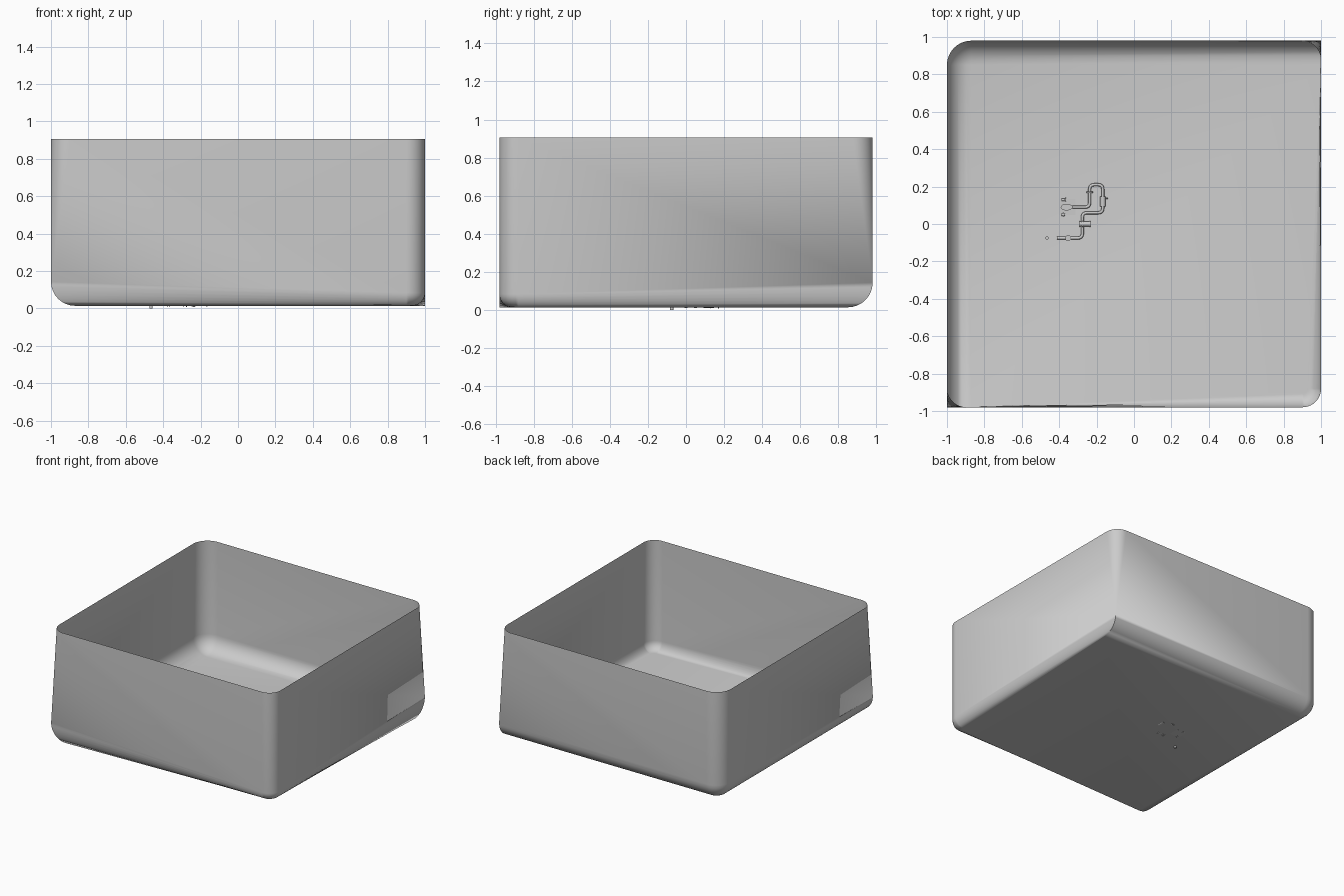
import bpy, bmesh, math
from mathutils import Vector

if "Cube" in bpy.data.objects:
    bpy.data.objects.remove(bpy.data.objects["Cube"])

HX, HY, FLOOR, RIM = 1.0, 0.98, 0.014, 0.905
SEG = 10


def finish(name, bm, angle=40):
    mesh = bpy.data.meshes.new(name)
    bm.to_mesh(mesh)
    bm.free()
    ob = bpy.data.objects.new(name, mesh)
    bpy.context.collection.objects.link(ob)
    bpy.ops.object.select_all(action='DESELECT')
    ob.select_set(True)
    bpy.context.view_layer.objects.active = ob
    bpy.ops.object.shade_smooth_by_angle(angle=math.radians(angle))
    return ob


# corners: sign x, sign y, rim radius, base radius, floor fillet (x, y, height)
CORNERS = [
    (1, 1, 0.105, 0.0, 0.0, 0.13, 0.13),
    (-1, 1, 0.13, 0.13, 0.13, 0.13, 0.13),
    (-1, -1, 0.105, 0.0, 0.13, 0.0, 0.13),
    (1, -1, 0.10, 0.10, 0.07, 0.07, 0.07),
]


def ring(a=None):
    """Outline of the tub: the rim if a is None, else at fillet angle a."""
    pts = []
    for k, (sx, sy, rt, rb, ox, oy, h) in enumerate(CORNERS):
        r = rt if a is None else rb
        inset = 0 if a is None else 1 - math.cos(a)
        z = RIM if a is None else FLOOR + h * (1 - math.sin(a))
        for i in range(SEG + 1):
            t = math.radians(90 * (k + i / SEG))
            n = Vector((math.cos(t), math.sin(t)))
            x = sx * (HX - r) + n.x * r
            y = sy * (HY - r) + n.y * r
            wx, wy = (n.x, n.y) if rb else (sx, sy)
            pts.append((x - wx * ox * inset, y - wy * oy * inset, z))
    return pts


# open tub with rounded corners and soft floor edges
bm = bmesh.new()
loops = [ring()] + [ring(math.radians(90 * i / 8)) for i in range(9)]
loops = [[bm.verts.new(p) for p in lp] for lp in loops]
count = len(loops[0])
for upper, lower in zip(loops, loops[1:]):
    for i in range(count):
        j = (i + 1) % count
        bm.faces.new((upper[i], lower[i], lower[j], upper[j]))
bm.faces.new(loops[-1])
bmesh.ops.remove_doubles(bm, verts=bm.verts, dist=1e-5)
bmesh.ops.recalc_face_normals(bm, faces=bm.faces)
finish("tub_shell", bm, 50)

PZ = 0.026


def pipe(name, pts, radius=0.008, bend=0.025):
    """Round pipe with curved elbows through the given points."""
    pts = [Vector(p) for p in pts]
    path = [pts[0]]
    for a, b, c in zip(pts, pts[1:], pts[2:]):
        p = b + (a - b).normalized() * bend
        q = b + (c - b).normalized() * bend
        for i in range(7):
            t = i / 6
            path.append(p * (1 - t) ** 2 + b * 2 * t * (1 - t) + q * t * t)
    path.append(pts[-1])
    cu = bpy.data.curves.new(name, 'CURVE')
    cu.dimensions = '3D'
    cu.bevel_depth, cu.bevel_resolution, cu.use_fill_caps = radius, 3, True
    sp = cu.splines.new('POLY')
    sp.points.add(len(path) - 1)
    for s, p in zip(sp.points, path):
        s.co = (*p, 1)
    bpy.context.collection.objects.link(bpy.data.objects.new(name, cu))


def cylinder(name, loc, radius, depth, axis='Z', scale=(1, 1, 1)):
    rot = {'X': (0, math.pi / 2, 0), 'Y': (math.pi / 2, 0, 0), 'Z': (0, 0, 0)}[axis]
    bpy.ops.mesh.primitive_cylinder_add(vertices=20, radius=radius, depth=depth,
                                        location=loc, rotation=rot)
    ob = bpy.context.object
    ob.name, ob.scale = name, scale
    bpy.ops.object.shade_smooth_by_angle()


def box(name, loc, size):
    bpy.ops.mesh.primitive_cube_add(size=1, location=loc)
    bpy.context.object.name = name
    bpy.context.object.scale = size


# miniature pipe run on the floor
pipe("pipe_run", [(-0.33, 0.09, PZ), (-0.237, 0.09, PZ), (-0.237, 0.21, PZ),
                  (-0.167, 0.21, PZ), (-0.167, 0.06, PZ), (-0.276, 0.06, PZ),
                  (-0.276, -0.075, PZ), (-0.413, -0.075, PZ)])

# base plate, pump body and feet
box("pump_plate", (-0.355, 0.09, 0.016), (0.085, 0.085, 0.005))
cylinder("pump_body", (-0.36, 0.09, 0.03), 0.016, 0.026, 'Z', (2, 1.1, 1))
for s in (-1, 1):
    cylinder("pump_bolt", (-0.378, 0.09 + s * 0.04, 0.02), 0.007, 0.02, 'X')
    cylinder("pump_flange", (-0.372 + s * 0.006, 0.09 + s * 0.04, 0.02), 0.011, 0.003, 'X')

# fittings along the pipe
cylinder("upper_flange", (-0.237, 0.17, PZ), 0.018, 0.006, 'Y')
cylinder("filter_body", (-0.167, 0.12, PZ), 0.015, 0.055, 'Y')
cylinder("filter_tap", (-0.15, 0.138, PZ), 0.004, 0.022, 'X')
cylinder("valve_body", (-0.262, 0.0, PZ), 0.013, 0.06, 'X')
for x in (-0.29, -0.276, -0.235):
    cylinder("valve_flange", (x, 0.0, PZ), 0.017, 0.005, 'X')
cylinder("gauge", (-0.352, -0.075, 0.03), 0.016, 0.022)

# drain plug poking through the floor, and its stub
cylinder("drain_plug", (-0.465, -0.075, 0.012), 0.009, 0.024, 'Z')
